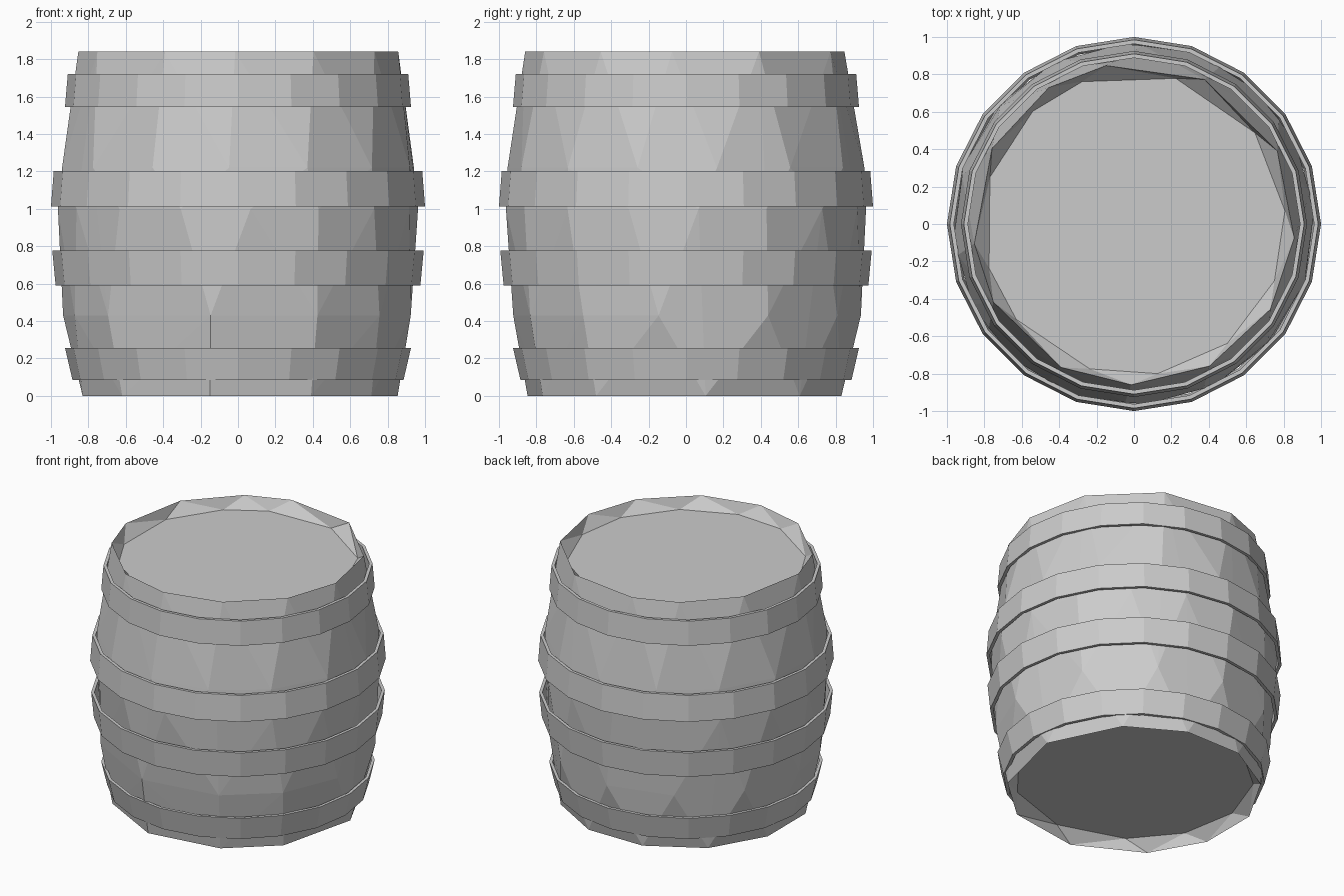
import bpy, bmesh
from math import cos, sin, radians, pi

if "Cube" in bpy.data.objects:
    bpy.data.objects.remove(bpy.data.objects["Cube"])


def finish(bm, name):
    bmesh.ops.recalc_face_normals(bm, faces=bm.faces)
    mesh = bpy.data.meshes.new(name)
    bm.to_mesh(mesh)
    bm.free()
    obj = bpy.data.objects.new(name, mesh)
    bpy.context.collection.objects.link(obj)
    return obj


def ring(bm, angles, r, z):
    return [bm.verts.new((r * cos(radians(a)), r * sin(radians(a)), z)) for a in angles]


def even(n, start=0):
    return [start + 360 * i / n for i in range(n)]


# Roughly hewn body: uneven rings wrapped into one faceted convex shell
top_angles = [-151, -117, -91, -62, -32, -5, 27, 64, 100, 122, 152, 187]
low_angles = [-138, -99, -63, -36, -9, 28, 60, 90, 120, 150, 180, 201]
base_angles = [-136, -100, -63, -34, 7, 45, 75, 105, 135, 165, 195]
bm = bmesh.new()
base = ring(bm, base_angles, 0.86, 0.0)
ring(bm, low_angles, 0.935, 0.43)
ring(bm, even(16, 4), 0.965, 1.0)
ring(bm, even(14, 10), 0.955, 1.22)
top = ring(bm, top_angles, 0.86, 1.84)
hull = bmesh.ops.convex_hull(bm, input=bm.verts[:], use_existing_faces=False)
inside = [v for v in hull["geom_interior"] if isinstance(v, bmesh.types.BMVert)]
bmesh.ops.delete(bm, geom=inside, context='VERTS')

# Open both ends and sink a flat lid and bottom into them
caps = [f for f in bm.faces
        if all(v.co.z > 1.83 for v in f.verts) or all(v.co.z < 0.01 for v in f.verts)]
bmesh.ops.delete(bm, geom=caps, context='FACES')
for rim, angles, z in ((top, top_angles, 1.755), (base, base_angles, 0.085)):
    inner = ring(bm, [a + 10 for a in angles], 0.81, z)
    n = len(rim)
    for i in range(n):
        j = (i + 1) % n
        bm.faces.new((rim[i], rim[j], inner[i]))
        bm.faces.new((rim[j], inner[j], inner[i]))
    bm.faces.new(inner)
finish(bm, "barrel_body")


# Four thin tapered hoops with 20 sides
def hoop(name, z0, r0, z1, r1, t=0.022):
    bm = bmesh.new()
    a = even(20)
    loops = [ring(bm, a, r0, z0), ring(bm, a, r1, z1),
             ring(bm, a, r1 - t, z1), ring(bm, a, r0 - t, z0)]
    for k in range(4):
        p, q = loops[k], loops[(k + 1) % 4]
        for i in range(20):
            j = (i + 1) % 20
            bm.faces.new((p[i], p[j], q[j], q[i]))
    finish(bm, name)


hoop("bottom_hoop", 0.085, 0.885, 0.257, 0.925)
hoop("lower_hoop", 0.59, 0.975, 0.777, 0.993)
hoop("upper_hoop", 1.012, 1.0, 1.203, 0.985)
hoop("top_hoop", 1.545, 0.925, 1.722, 0.91)
